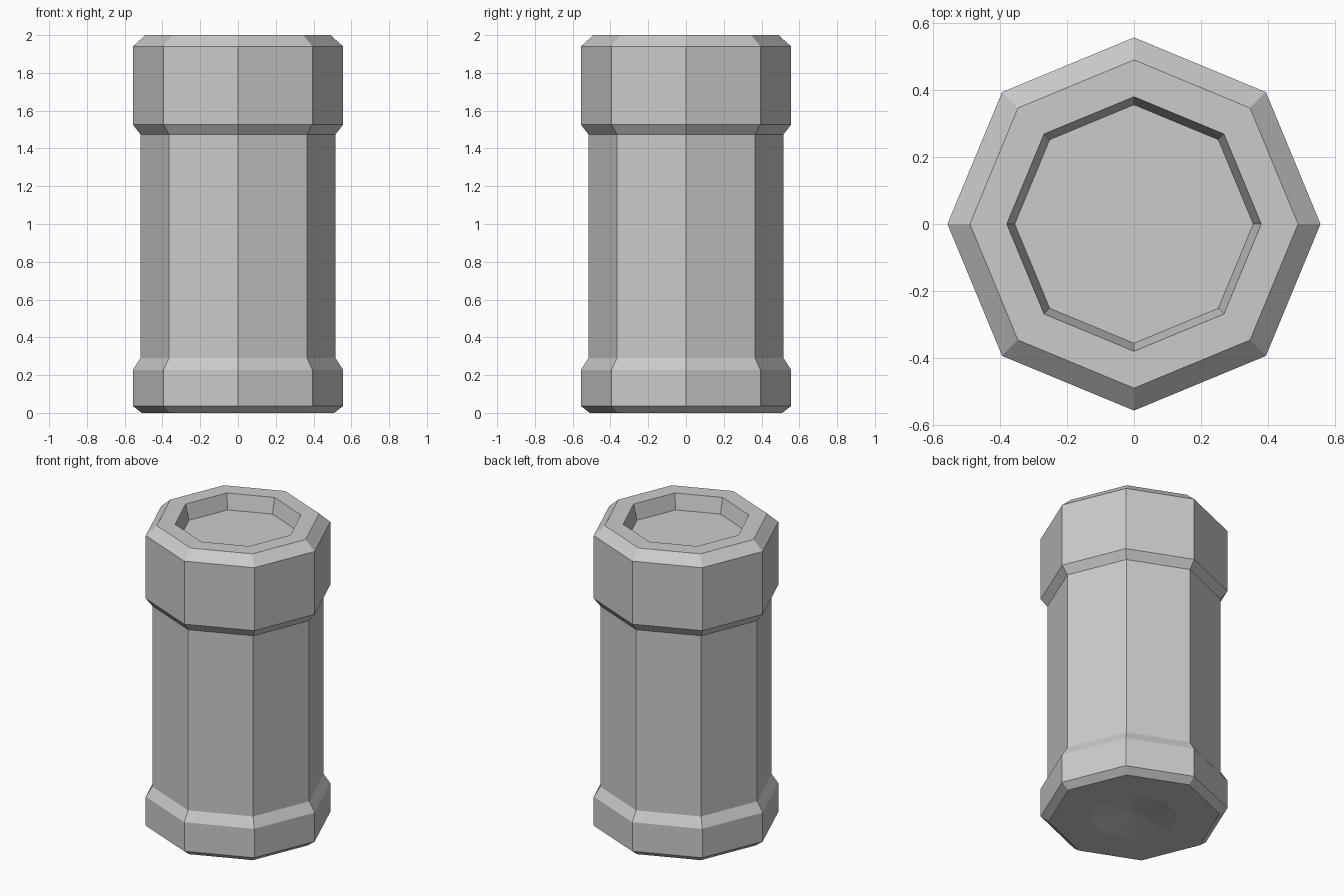
import bpy, bmesh, math

if "Cube" in bpy.data.objects:
    bpy.data.objects.remove(bpy.data.objects["Cube"])

SIDES = 8


def lathe(name, profile, sides):
    """Revolve (radius, z) points about z; radius 0 makes a pole."""
    bm = bmesh.new()
    rings = []
    for r, z in profile:
        if r == 0:
            rings.append([bm.verts.new((0, 0, z))] * sides)
        else:
            rings.append([bm.verts.new((r * math.cos(math.tau * i / sides),
                                        r * math.sin(math.tau * i / sides), z))
                          for i in range(sides)])
    for low, high in zip(rings, rings[1:]):
        for i in range(sides):
            j = (i + 1) % sides
            corners = dict.fromkeys((low[i], low[j], high[j], high[i]))
            bm.faces.new(list(corners))
    # Flat recess floor closes the last ring
    bm.faces.new(rings[-1])
    bmesh.ops.recalc_face_normals(bm, faces=bm.faces)
    mesh = bpy.data.meshes.new(name)
    bm.to_mesh(mesh)
    bm.free()
    obj = bpy.data.objects.new(name, mesh)
    bpy.context.collection.objects.link(obj)
    return obj


profile = [
    # shallow hollow underneath
    (0, 0.04), (0.27, 0),
    # base band
    (0.51, 0), (0.557, 0.037), (0.557, 0.227),
    # body
    (0.517, 0.29), (0.517, 1.475),
    # upper band and bevelled rim
    (0.557, 1.527), (0.557, 1.94), (0.49, 2.0),
    # top recess
    (0.38, 2.0), (0.356, 1.9),
]
lathe("octagonal_canister", profile, SIDES)
